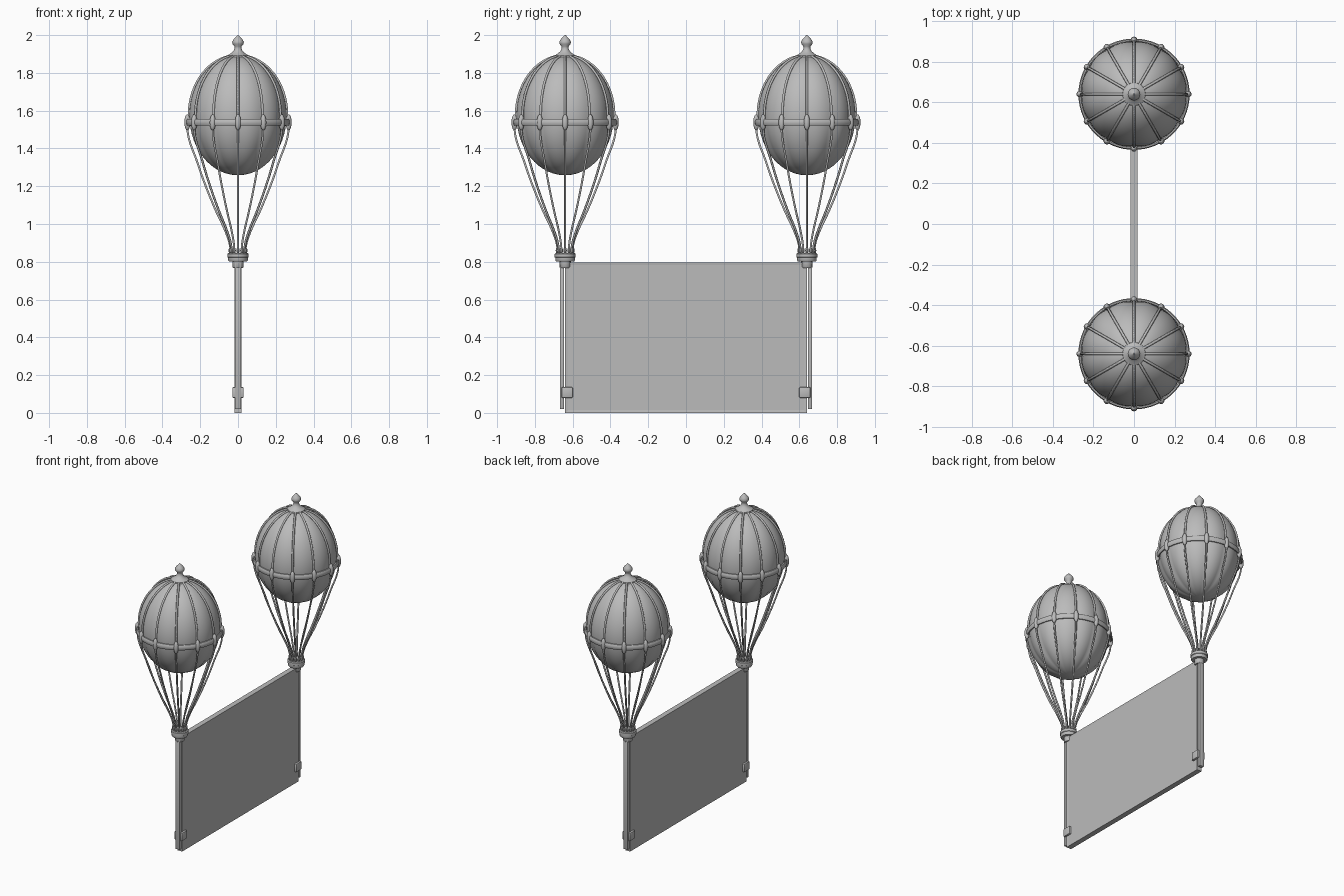
import bpy, bmesh, math
from math import sin, cos, pi, tau

if "Cube" in bpy.data.objects:
    bpy.data.objects.remove(bpy.data.objects["Cube"], do_unlink=True)

grey = bpy.data.materials.new("plain grey")
grey.use_nodes = True
GREY = (0.5, 0.5, 0.5, 1)
grey.diffuse_color = GREY
grey.node_tree.nodes["Principled BSDF"].inputs["Base Color"].default_value = GREY

ROPES = 12
SPAN = 0.64          # distance of each balloon from the middle
MID, RAD, HALF = 1.575, 0.258, 0.317   # envelope centre, radius, half height
BELT = 1.538         # height of the belt


def finish(name, bm, loc, smooth=True):
    """Turn a bmesh into a named, coloured object."""
    bmesh.ops.recalc_face_normals(bm, faces=bm.faces)
    mesh = bpy.data.meshes.new(name)
    bm.to_mesh(mesh)
    bm.free()
    mesh.materials.append(grey)
    obj = bpy.data.objects.new(name, mesh)
    obj.location = loc
    bpy.context.collection.objects.link(obj)
    if smooth:
        bpy.ops.object.select_all(action='DESELECT')
        obj.select_set(True)
        bpy.context.view_layer.objects.active = obj
        bpy.ops.object.shade_smooth_by_angle(angle=math.radians(40))
    return obj


def lathe(bm, profile, sides=32, wave=lambda a, z: 1, closed=False):
    """Spin (radius, height) points round z; wave scales the radius."""
    rings = [[bm.verts.new((r * wave(a, z) * cos(a), r * wave(a, z) * sin(a), z))
              for a in (tau * i / sides for i in range(sides))] for r, z in profile]
    pairs = list(zip(rings, rings[1:]))
    if closed:
        pairs.append((rings[-1], rings[0]))
    else:
        bm.faces.new(rings[0])
        bm.faces.new(rings[-1])
    for low, high in pairs:
        for i in range(sides):
            j = (i + 1) % sides
            bm.faces.new((low[i], low[j], high[j], high[i]))


def box(name, size, loc, bevel=0.0):
    bm = bmesh.new()
    bmesh.ops.create_cube(bm, size=1)
    bmesh.ops.scale(bm, vec=size, verts=bm.verts)
    if bevel:
        bmesh.ops.bevel(bm, geom=bm.edges[:], offset=bevel, segments=2,
                        affect='EDGES', profile=0.5)
    return finish(name, bm, loc, bevel > 0)


def ropes(name, path, radius, loc):
    """One curve object holding a rope at every meridian."""
    curve = bpy.data.curves.new(name, 'CURVE')
    curve.dimensions = '3D'
    curve.bevel_depth = radius
    curve.bevel_resolution = 1
    curve.resolution_u = 4
    curve.use_fill_caps = True
    for i in range(ROPES):
        a = tau * i / ROPES
        s = curve.splines.new('BEZIER')
        s.bezier_points.add(len(path) - 1)
        for p, (r, z) in zip(s.bezier_points, path):
            p.co = (r * cos(a), r * sin(a), z)
            p.handle_left_type = p.handle_right_type = 'AUTO'
    curve.materials.append(grey)
    obj = bpy.data.objects.new(name, curve)
    obj.location = loc
    bpy.context.collection.objects.link(obj)


def puff(a, z):
    """Cloth bulges between the ropes, more so below the belt."""
    amount = 0.025 if z > BELT else 0.025 + 0.12 * (BELT - z)
    return 1 - amount / 2 + amount * abs(sin(a * ROPES / 2))


def balloon(label, y):
    loc = (0, y, 0)
    # cloth envelope
    bm = bmesh.new()
    steps = 28
    lathe(bm, [(RAD * sin(t), MID - HALF * cos(t)) for t in
               (0.03 + (pi - 0.06) * i / steps for i in range(steps + 1))], 96, puff)
    finish(label + "_envelope", bm, loc)

    # turned finial on the crown
    bm = bmesh.new()
    lathe(bm, [(0.058, 1.875), (0.056, 1.892), (0.04, 1.902), (0.024, 1.915),
               (0.018, 1.93), (0.019, 1.94), (0.029, 1.953), (0.031, 1.964),
               (0.024, 1.977), (0.012, 1.99), (0.003, 2.0)], 24)
    finish(label + "_finial", bm, loc)

    # belt made of a rounded band
    bm = bmesh.new()
    lathe(bm, [(0.266 + 0.009 * cos(t), BELT + 0.019 * sin(t)) for t in
               (tau * (i + 0.5) / 8 for i in range(8))], 60, closed=True)
    finish(label + "_belt", bm, loc)

    # oval toggles where the ropes cross the belt
    bm = bmesh.new()
    for i in range(ROPES):
        a = tau * i / ROPES
        new = bmesh.ops.create_uvsphere(bm, u_segments=12, v_segments=8, radius=1)["verts"]
        bmesh.ops.scale(bm, vec=(0.016, 0.016, 0.043), verts=new)
        bmesh.ops.translate(bm, vec=(0.268 * cos(a), 0.268 * sin(a), BELT), verts=new)
    finish(label + "_toggles", bm, loc)

    # ropes over the crown, then hanging ropes down to the collar
    ropes(label + "_crown_ropes",
          [((RAD + 0.002) * sin(t), MID + (HALF + 0.003) * cos(t)) for t in
           (0.18 + 1.51 * i / 8 for i in range(9))], 0.007, loc)
    ropes(label + "_hanging_ropes",
          [(0.27, BELT), (0.262, 1.46), (0.22, 1.34), (0.182, 1.23), (0.117, 1.07),
           (0.066, 0.96), (0.043, 0.89), (0.038, 0.83)], 0.006, loc)

    # knots standing on the collar
    bm = bmesh.new()
    for i in range(ROPES):
        a = tau * i / ROPES
        new = bmesh.ops.create_uvsphere(bm, u_segments=8, v_segments=6, radius=1)["verts"]
        bmesh.ops.scale(bm, vec=(0.009, 0.009, 0.018), verts=new)
        bmesh.ops.translate(bm, vec=(0.041 * cos(a), 0.041 * sin(a), 0.86), verts=new)
    finish(label + "_knots", bm, loc)

    # stepped collar under the ropes
    bm = bmesh.new()
    lathe(bm, [(0.026, 0.768), (0.03, 0.773), (0.03, 0.802), (0.048, 0.802),
               (0.052, 0.808), (0.052, 0.822), (0.055, 0.824), (0.055, 0.842),
               (0.05, 0.847), (0.034, 0.847)], 32)
    finish(label + "_collar", bm, loc)


for label, side in (("front", -1), ("back", 1)):
    balloon(label, side * SPAN)
    # pole at the banner's edge and the clip holding it
    box(label + "_pole", (0.034, 0.022, 0.78), (0, side * 0.656, 0.41), 0.004)
    box(label + "_clip", (0.06, 0.06, 0.057), (0, side * 0.629, 0.108), 0.006)

# hanging banner with a hem round each broad face
bm = bmesh.new()
bmesh.ops.create_cube(bm, size=1)
bmesh.ops.scale(bm, vec=(0.036, 1.28, 0.796), verts=bm.verts)
bm.normal_update()
broad = [f for f in bm.faces if abs(f.normal.x) > 0.9]
bmesh.ops.inset_individual(bm, faces=broad, thickness=0.02, depth=-0.002)
finish("banner", bm, (0, 0, 0.398), False)
